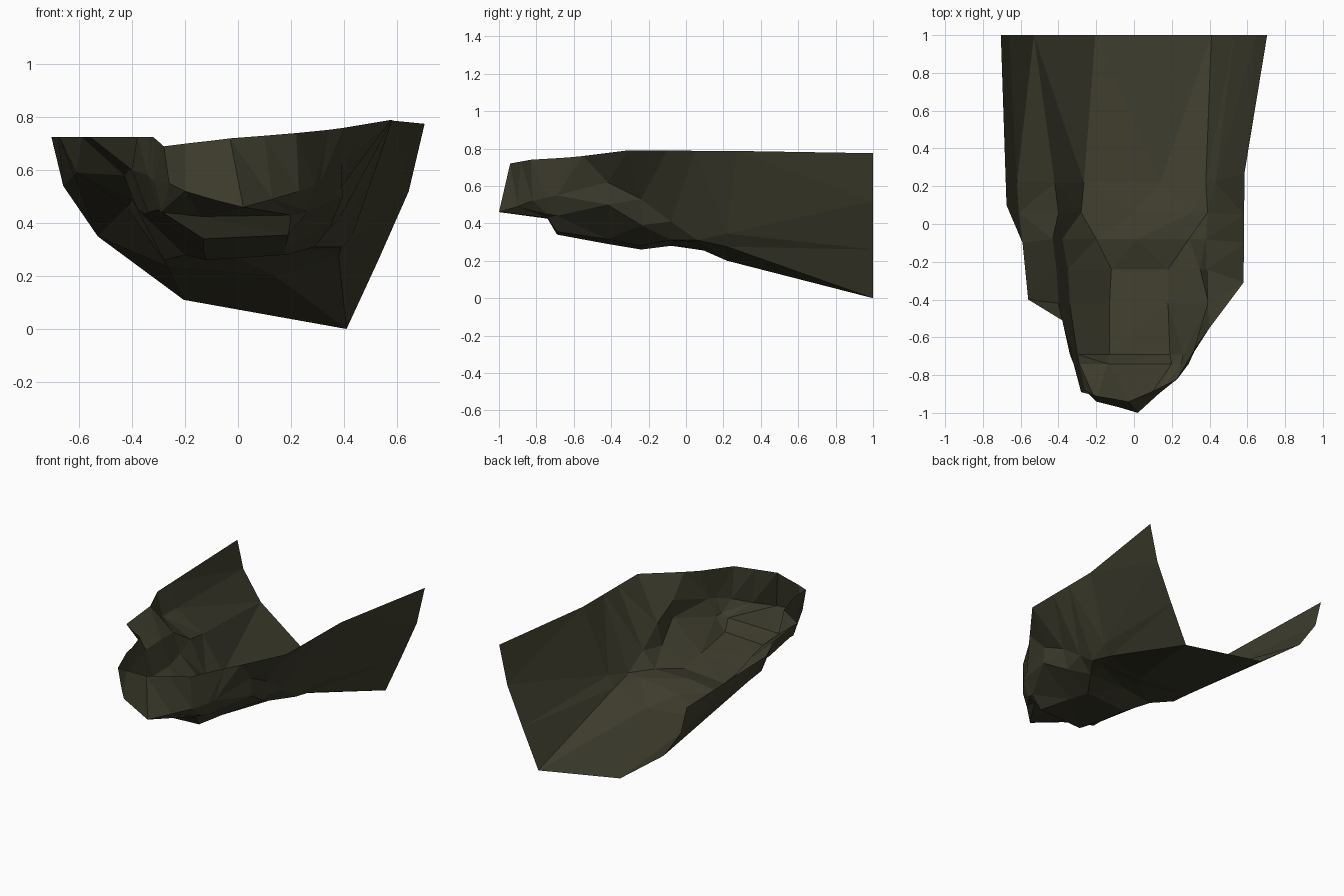
import bpy, bmesh

# One flat dark olive colour
mat = bpy.data.materials.new("dark_olive")
mat.diffuse_color = (0.047, 0.045, 0.026, 1)

# Cross-sections from the open back to the front step: y, then (x, z) left to right
sections = [
    (1.00, [(-.66, .54), (-.53, .35), (-.205, .11), (.41, 0), (.53, .26), (.645, .52)]),
    (0.22, [(-.62, .58), (-.42, .46), (-.265, .235), (.14, .20), (.38, .275), (.43, .345)]),
    (0.06, [(-.61, .59), (-.40, .49), (-.28, .26), (0, .27), (.31, .30), (.39, .31)]),
    (-.08, [(-.43, .58), (-.38, .45), (-.20, .28), (.02, .31), (.29, .31), (.38, .41)]),
    (-.24, [(-.41, .60), (-.35, .435), (-.12, .26), (.18, .28), (.35, .39), (.385, .53)]),
    (-.42, [(-.40, .60), (-.34, .44), (-.13, .29), (.18, .315), (.395, .50), (.39, .62)]),
    (-.69, [(-.34, .58), (-.30, .45), (-.13, .34), (.19, .355), (.26, .44), (.31, .55)]),
    (-.74, [(-.32, .56), (-.29, .44), (-.14, .425), (.20, .43), (.25, .45), (.29, .54)]),
]

# Upper edges of both side walls (one point per section)
left_rim = [(-.705, 1), (-.68, .25), (-.675, .10), (-.59, -.10),
            (-.56, -.40), (-.38, -.51), (-.335, -.66), (-.32, -.74)]
right_rim = [(.705, 1, .775), (.585, .27, .787), (.583, .05, .788), (.582, -.10, .789),
             (.58, -.31, .79), (.49, -.43, .775), (.40, -.55, .76), (.34, -.63, .752)]

# Front wall: foot line and rim line
front_foot = [(-.26, -.88, .55), (-.20, -.94, .52), (-.08, -.97, .485),
              (.02, -1, .46), (.13, -.90, .49), (.23, -.82, .52)]
front_rim = [(-.28, -.89, .69), (-.20, -.91, .70), (-.11, -.925, .71),
             (-.03, -.94, .72), (.10, -.885, .73), (.22, -.83, .74)]

rows = []
for (y, profile), (lx, ly), right in zip(sections, left_rim, right_rim):
    rows.append([(lx, ly, .725)] + [(x, y, z) for x, z in profile] + [right])
for line in (front_foot, front_rim):
    rows.append([front_rim[0]] + line + [front_rim[-1]])

# Skin the rows into one open faceted shell
bm = bmesh.new()
grid = [[bm.verts.new(p) for p in row] for row in rows]
for a, b in zip(grid, grid[1:]):
    for c in range(len(a) - 1):
        bm.faces.new((a[c], b[c], b[c + 1], a[c + 1]))
bmesh.ops.remove_doubles(bm, verts=bm.verts[:], dist=0.0005)
bmesh.ops.triangulate(bm, faces=bm.faces[:])

mesh = bpy.data.meshes.new("rock_basin")
bm.to_mesh(mesh)
bm.free()
mesh.materials.append(mat)
bpy.context.collection.objects.link(bpy.data.objects.new("rock_basin", mesh))
